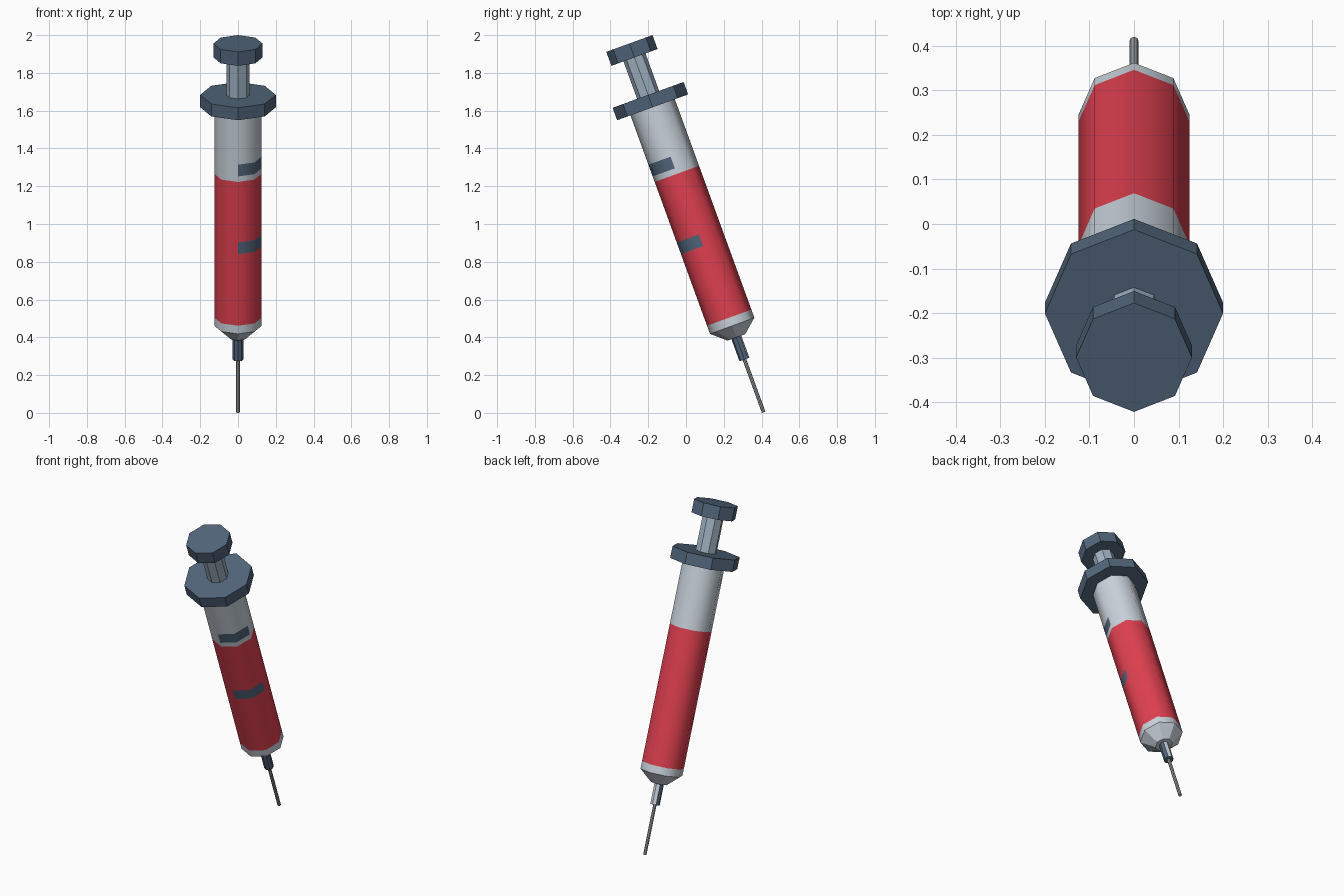
import bpy, bmesh, math
from mathutils import Matrix

if "Cube" in bpy.data.objects:
    bpy.data.objects.remove(bpy.data.objects["Cube"])

SIDES = 8
# local z runs from the needle tip up to the thumb pad, leaning 20 degrees
PLACE = Matrix.Translation((0, 0.411, 0.0034)) @ Matrix.Rotation(math.radians(20), 4, 'X')


def material(name, hexcode):
    def lin(c):
        c /= 255
        return c / 12.92 if c <= 0.04045 else ((c + 0.055) / 1.055) ** 2.4
    m = bpy.data.materials.new(name)
    m.diffuse_color = (*[lin(int(hexcode[i:i + 2], 16)) for i in (0, 2, 4)], 1)
    m.use_nodes = True
    m.node_tree.nodes["Principled BSDF"].inputs["Base Color"].default_value = m.diffuse_color
    return m


slate = material("slate", "52667b")
pale = material("pale grey", "cad3dc")
red = material("red liquid", "e04050")
steel = material("needle grey", "a2a6aa")
blue_grey = material("blue grey", "a0b2c2")


def lathe(name, profile, mats, rule=None, smooth=False, caps=True):
    """Eight-sided turned part; profile is (height, radius) pairs.
    rule(height, side) picks the material of each side face."""
    bm = bmesh.new()
    rings = []
    for h, r in profile:
        rings.append([bm.verts.new((r * math.cos(k * math.tau / SIDES),
                                    r * math.sin(k * math.tau / SIDES), h))
                      for k in range(SIDES)])
    for i in range(len(rings) - 1):
        mid = (profile[i][0] + profile[i + 1][0]) / 2
        for k in range(SIDES):
            j = (k + 1) % SIDES
            f = bm.faces.new((rings[i][k], rings[i][j], rings[i + 1][j], rings[i + 1][k]))
            f.smooth = smooth
            if rule:
                f.material_index = rule(mid, k)
    if caps:
        bm.faces.new(rings[0][::-1])
        bm.faces.new(rings[-1])
    mesh = bpy.data.meshes.new(name)
    bm.to_mesh(mesh)
    bm.free()
    for m in mats:
        mesh.materials.append(m)
    ob = bpy.data.objects.new(name, mesh)
    bpy.context.collection.objects.link(ob)
    ob.matrix_world = PLACE
    return ob


# needle and hub (the two rear hub faces are pale)
lathe("needle", [(0, 0.01), (0.32, 0.01)], [steel])
lathe("needle_hub", [(0.297, 0.028), (0.44, 0.028)], [slate, pale],
      lambda h, k: 1 if k in (1, 2) else 0)

# tapered nose
lathe("barrel_nose", [(0.422, 0.05), (0.487, 0.125)], [pale])

# barrel: liquid band, and two marks on the front right pair of sides
LIQUID = (0.533, 1.343)
MARKS = ((0.936, 1.002), (1.374, 1.440))


def barrel_colour(h, k):
    if k in (6, 7) and any(a < h < b for a, b in MARKS):
        return 2
    return 1 if LIQUID[0] < h < LIQUID[1] else 0


cuts = sorted([0.487, 1.73, *LIQUID, *MARKS[0], *MARKS[1]])
lathe("barrel", [(h, 0.125) for h in cuts], [pale, red, slate],
      barrel_colour, smooth=True, caps=False)

# finger flange, plunger rod, thumb pad
lathe("finger_flange", [(1.718, 0.2), (1.788, 0.2)], [slate])
lathe("plunger_rod", [(1.75, 0.062), (2.02, 0.062)], [blue_grey])
lathe("thumb_pad", [(1.999, 0.13), (2.0775, 0.13)], [slate])
